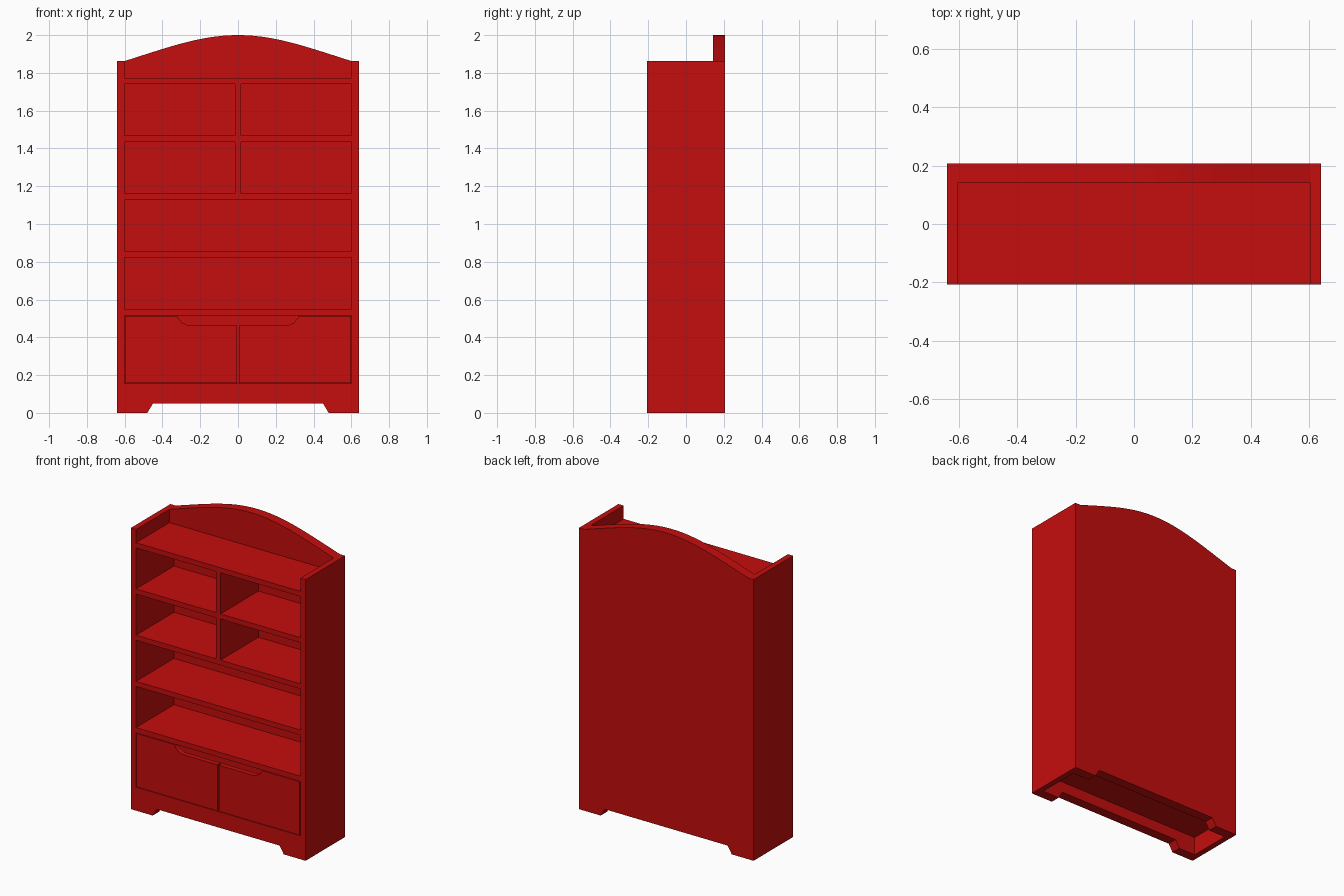
import bpy
import math

cube = bpy.data.objects.get("Cube")
if cube:
    bpy.data.objects.remove(cube, do_unlink=True)

red = bpy.data.materials.new("red_paint")
red.use_nodes = True
red.diffuse_color = (0.56, 0.004, 0.004, 1)
red.node_tree.nodes["Principled BSDF"].inputs["Base Color"].default_value = red.diffuse_color

# Main dimensions
FRONT, BACK = -0.207, 0.207
OUT, IN = 0.64, 0.602
TOP = 1.862
FLOOR = 0.155
BOARD = 0.034
APRON = 0.065
BACK_IN = 0.19


def extrude(name, outline, y0, y1):
    """Solid from an (x, z) outline, extruded from y0 to y1."""
    n = len(outline)
    verts = [(x, y, z) for y in (y0, y1) for x, z in outline]
    faces = [tuple(range(n)), tuple(reversed(range(n, 2 * n)))]
    faces += [(i, i + n, (i + 1) % n + n, (i + 1) % n) for i in range(n)]
    mesh = bpy.data.meshes.new(name)
    mesh.from_pydata(verts, [], faces)
    mesh.materials.append(red)
    obj = bpy.data.objects.new(name, mesh)
    bpy.context.collection.objects.link(obj)
    return obj


def board(name, x0, x1, y0, y1, z0, z1):
    return extrude(name, [(x0, z0), (x1, z0), (x1, z1), (x0, z1)], y0, y1)


# Side panels
board("right_side", -OUT, -IN, FRONT, BACK, 0, TOP)
board("left_side", IN, OUT, FRONT, BACK, 0, TOP)

# Front and back aprons, cut away between the feet
foot = [(IN, 0), (0.48, 0), (0.45, 0.05)]
apron = [(-x, z) for x, z in foot] + foot[::-1] + [(IN, FLOOR), (-IN, FLOOR)]
extrude("front_apron", apron, FRONT, FRONT + APRON)
extrude("back_apron", apron, BACK - APRON, BACK)
board("cabinet_floor", -IN, IN, FRONT + APRON, BACK - APRON, FLOOR - BOARD, FLOOR)

# Shelves, evenly spaced
shelf_tops = [0.55 + 0.306 * i for i in range(5)]
for i, z in enumerate(shelf_tops):
    board(f"shelf_{i + 1}", -IN, IN, FRONT, BACK_IN, z - BOARD, z)

# Upright dividers in the two upper bays
for i in (2, 3):
    board(f"divider_{i - 1}", -0.017, 0.017, FRONT, BACK_IN,
          shelf_tops[i], shelf_tops[i + 1] - BOARD)

# Thin back panel, and the thick arched crown above it
crown_base = shelf_tops[-1]
board("back_panel", -IN, IN, BACK_IN, BACK, FLOOR, crown_base)
STEPS = 32
arch = []
for i in range(STEPS + 1):
    u = 1 - 2 * i / STEPS
    rise = 0.7 * (1 - u * u) + 0.15 * (1 + math.cos(math.pi * u))
    arch.append((IN * u, TOP + (2 - TOP) * rise))
extrude("arched_crown", [(-IN, crown_base), (IN, crown_base)] + arch,
        BACK - APRON, BACK)

# Doors with a shared hand hold cut from their upper inner corners
low, high = FLOOR + 0.004, shelf_tops[0] - BOARD - 0.004
hold = [(0.32, high), (0.313, 0.496), (0.297, 0.478), (0.265, 0.463)]
door = [(0.006, low), (IN - 0.005, low), (IN - 0.005, high)] + hold + [(0.006, 0.463)]
extrude("left_door", door, FRONT, FRONT + BOARD)
extrude("right_door", [(-x, z) for x, z in reversed(door)], FRONT, FRONT + BOARD)
